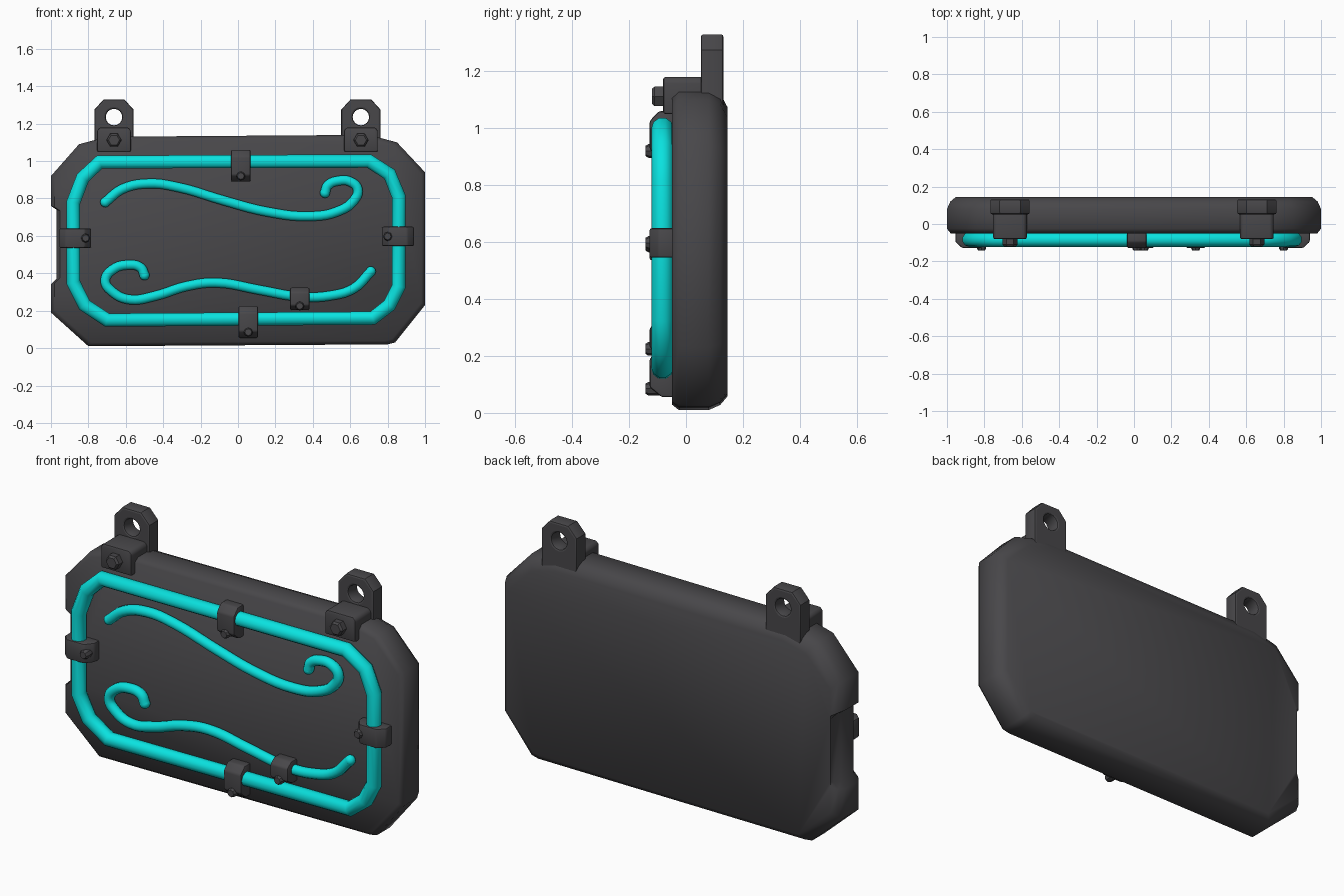
import bpy, bmesh, math
from mathutils import Vector

if "Cube" in bpy.data.objects:
    bpy.data.objects.remove(bpy.data.objects["Cube"], do_unlink=True)


def material(name, color):
    m = bpy.data.materials.new(name)
    m.use_nodes = True
    m.diffuse_color = color
    bsdf = m.node_tree.nodes["Principled BSDF"]
    bsdf.inputs["Base Color"].default_value = color
    bsdf.inputs["Roughness"].default_value = 0.6
    return m


IRON = material("dark iron", (0.065, 0.063, 0.068, 1))
CYAN = material("glowing cyan", (0.003, 0.76, 0.74, 1))


def finish(obj, mat, angle=35):
    obj.data.materials.clear()
    obj.data.materials.append(mat)
    bpy.ops.object.select_all(action="DESELECT")
    obj.select_set(True)
    bpy.context.view_layer.objects.active = obj
    bpy.ops.object.shade_smooth_by_angle(angle=math.radians(angle))
    return obj


def loft(name, rings, mat, bevel=0, angle=35):
    """Skin a list of equal-length point rings and cap both ends."""
    bm = bmesh.new()
    loops = [[bm.verts.new(p) for p in ring] for ring in rings]
    n = len(loops[0])
    for a, b in zip(loops, loops[1:]):
        for i in range(n):
            bm.faces.new((a[i], a[(i + 1) % n], b[(i + 1) % n], b[i]))
    bm.faces.new(loops[0])
    bm.faces.new(loops[-1][::-1])
    bmesh.ops.recalc_face_normals(bm, faces=bm.faces)
    if bevel:
        bmesh.ops.bevel(bm, geom=bm.edges[:], offset=bevel, segments=2,
                        profile=0.5, affect="EDGES", clamp_overlap=True)
    mesh = bpy.data.meshes.new(name)
    bm.to_mesh(mesh)
    bm.free()
    obj = bpy.data.objects.new(name, mesh)
    bpy.context.collection.objects.link(obj)
    return finish(obj, mat, angle)


def curve_mesh(name, curve, mat, angle):
    obj = bpy.data.objects.new(name, curve)
    bpy.context.collection.objects.link(obj)
    bpy.ops.object.select_all(action="DESELECT")
    obj.select_set(True)
    bpy.context.view_layer.objects.active = obj
    bpy.ops.object.convert(target="MESH")
    return finish(bpy.context.view_layer.objects.active, mat, angle)


def tube(name, pts, y, radius, smooth):
    """Round tube through (x, z) points at depth y."""
    c = bpy.data.curves.new(name, "CURVE")
    c.dimensions = "3D"
    c.bevel_depth, c.bevel_resolution = radius, 3
    c.use_fill_caps, c.resolution_u = True, 5
    if smooth:
        s = c.splines.new("BEZIER")
        s.bezier_points.add(len(pts) - 1)
        for b, (x, z) in zip(s.bezier_points, pts):
            b.co = (x, y, z)
            b.handle_left_type = b.handle_right_type = "AUTO"
    else:
        s = c.splines.new("POLY")
        s.points.add(len(pts) - 1)
        for p, (x, z) in zip(s.points, pts):
            p.co = (x, y, z, 1)
        s.use_cyclic_u = True
    return curve_mesh(name, c, CYAN, 60)


def bolt(name, x, z, y0, y1, radius, sides=6):
    def ring(y, r):
        return [(x + r * math.cos(i * math.tau / sides), y,
                 z + r * math.sin(i * math.tau / sides)) for i in range(sides)]
    loft(name, [ring(y0, radius), ring(y1 + 0.01, radius), ring(y1, radius * 0.75)], IRON)


# Main board: clipped rectangle with a shallow notch in its right edge
outline = [(-0.80, 0.01), (0.80, 0.02), (0.84, 0.03), (1, 0.23), (1, 0.94),
           (0.85, 1.10), (0.70, 1.14), (-0.70, 1.13), (-0.85, 1.09), (-1, 0.92),
           (-1, 0.76), (-0.97, 0.74), (-0.97, 0.37), (-1, 0.34), (-1, 0.19)]
MID = 0.57


def board_ring(y, inset, notched=True):
    ring = []
    for x, z in outline:
        if x == -0.97 and not notched:
            x = -1
        drop = 1.35 if z > MID and inset > 0.04 else 1
        ring.append((x * (1 - inset), y, MID + (z - MID) * (1 - inset * drop / MID)))
    return ring


loft("board", [board_ring(-0.05, 0.02), board_ring(-0.025, 0), board_ring(0.08, 0),
               board_ring(0.12, 0.018), board_ring(0.145, 0.048, False)], IRON, angle=50)

# Cyan border tube
tube("border_tube", [(-0.88, 0.78), (-0.83, 0.91), (-0.74, 0.995), (0.70, 1.0),
                     (0.81, 0.93), (0.86, 0.81), (0.86, 0.33), (0.81, 0.23),
                     (0.72, 0.16), (-0.70, 0.15), (-0.82, 0.23), (-0.88, 0.35)],
     -0.083, 0.039, False)

# Curled cyan ornaments with rounded ends
swirls = {
    "upper_swirl": [(-0.71, 0.78), (-0.62, 0.85), (-0.48, 0.88), (-0.32, 0.86),
                    (-0.08, 0.79), (0.15, 0.73), (0.38, 0.705), (0.53, 0.73),
                    (0.62, 0.79), (0.64, 0.85), (0.60, 0.89), (0.54, 0.895),
                    (0.48, 0.87), (0.465, 0.83)],
    "lower_swirl": [(0.71, 0.41), (0.62, 0.32), (0.49, 0.28), (0.33, 0.275),
                    (0.12, 0.31), (-0.12, 0.35), (-0.28, 0.33), (-0.44, 0.28),
                    (-0.58, 0.26), (-0.67, 0.30), (-0.71, 0.36), (-0.67, 0.42),
                    (-0.59, 0.445), (-0.52, 0.43), (-0.50, 0.39)],
}
for name, pts in swirls.items():
    tube(name, pts, -0.07, 0.027, True)
    for x, z in (pts[0], pts[-1]):
        bpy.ops.mesh.primitive_uv_sphere_add(segments=12, ring_count=8, radius=0.027,
                                             location=(x, -0.07, z))
        end = bpy.context.object
        end.name = name + "_end"
        finish(end, CYAN, 60)


# Straps clamping the tubes; each has a bolt towards its foot
def strap(name, x, z, direction, scale=1.0):
    d = Vector(direction)
    side = Vector((-d.y, d.x))
    profile = [(-0.08, -0.04), (-0.08, -0.085), (-0.045, -0.128), (0.055, -0.128),
               (0.09, -0.095), (0.09, -0.04)]
    rings = []
    for w in (-0.052, 0.052):
        rings.append([(x - d.x * u * scale + side.x * w, y,
                       z - d.y * u * scale + side.y * w) for u, y in profile])
    loft(name, rings, IRON, 0.008)
    bolt(name + "_bolt", x + d.x * 0.05 * scale, z + d.y * 0.05 * scale,
         -0.08, -0.142, 0.024, 8)


strap("top_strap", 0.015, 0.97, (0, -1))
strap("bottom_strap", 0.055, 0.135, (0, -1))
strap("right_strap", -0.865, 0.588, (1, 0))
strap("left_strap", 0.85, 0.597, (-1, 0))
strap("swirl_strap", 0.33, 0.26, (0, -1), 0.7)


# Hanging brackets: pierced tab, front block and hex bolt
def bracket(name, cx):
    c = bpy.data.curves.new(name + "_tab", "CURVE")
    c.dimensions, c.fill_mode = "2D", "BOTH"
    c.extrude, c.bevel_depth, c.bevel_resolution = 0.03, 0.01, 1
    c.offset = -0.01
    outer = [(-0.105, 1.04), (0.105, 1.04), (0.105, 1.275), (0.055, 1.33),
             (-0.055, 1.33), (-0.105, 1.275)]
    hole = [(0.044 * math.cos(i * math.tau / 16), 1.235 - 0.044 * math.sin(i * math.tau / 16))
            for i in range(16)]
    for pts in (outer, hole):
        s = c.splines.new("POLY")
        s.points.add(len(pts) - 1)
        for p, (x, z) in zip(s.points, pts):
            p.co = (x, z, 0, 1)
        s.use_cyclic_u = True
    tab = curve_mesh(name + "_tab", c, IRON, 35)
    tab.rotation_euler.x = math.radians(90)
    tab.location = (cx, 0.092, 0)
    box = [(-0.09, 1.05), (0.09, 1.05), (0.09, 1.165), (0.075, 1.18),
           (-0.075, 1.18), (-0.09, 1.165)]
    loft(name + "_block", [[(cx + x, y, z) for x, z in box] for y in (-0.08, 0.09)], IRON, 0.008)
    bolt(name + "_bolt", cx, 1.112, -0.07, -0.12, 0.04)


bracket("right_bracket", -0.663)
bracket("left_bracket", 0.657)
